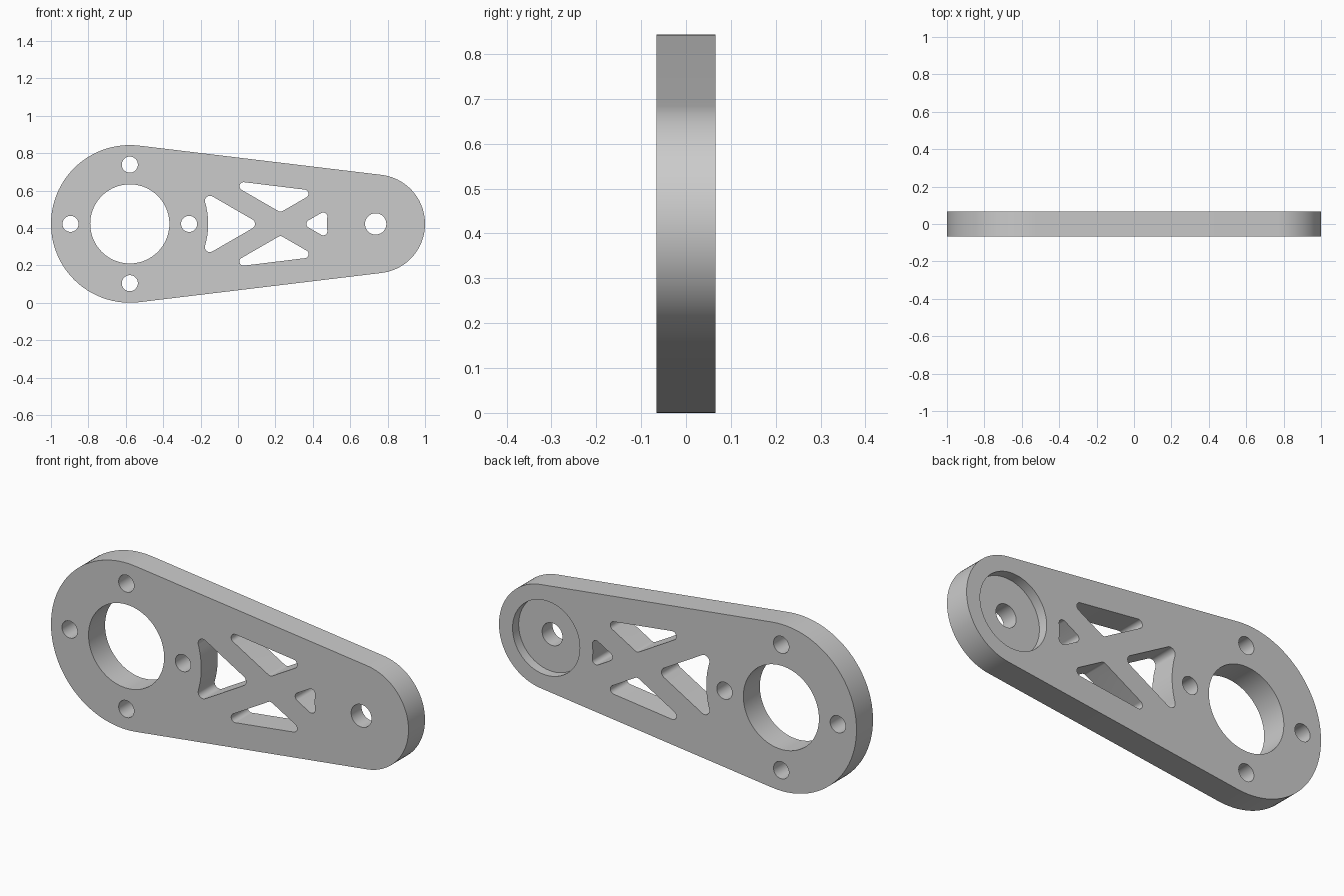
import bpy, bmesh
from math import sin, cos, radians, degrees, atan2, sqrt, ceil

if "Cube" in bpy.data.objects:
    bpy.data.objects.remove(bpy.data.objects["Cube"])

HALF = 0.066                      # half the plate thickness
HUB_X, HUB_R = -0.5785, 0.4215    # large end
TIP_X, TIP_R = 0.736, 0.264       # small end
MID_Z = HUB_R


def path(*arcs):
    """Outline made of arcs (x, z, radius, start, end) joined by straight lines."""
    pts = []
    for x, z, r, a0, a1 in arcs:
        n = max(4, ceil(abs(a1 - a0) / (4 if r > 0.1 else 9)))
        for i in range(n + 1):
            a = radians(a0 + (a1 - a0) * i / n)
            pts.append((x + r * cos(a), z + r * sin(a)))
    return pts


def circle(x, z, r):
    return path((x, z, r, 0, 360))[:-1]


def prism(name, outlines, y0, y1):
    """Extrude closed outlines along y."""
    bm = bmesh.new()
    for pts in outlines:
        face = bm.faces.new([bm.verts.new((x, y0, z + MID_Z)) for x, z in pts])
        grown = bmesh.ops.extrude_face_region(bm, geom=[face])["geom"]
        verts = [g for g in grown if isinstance(g, bmesh.types.BMVert)]
        bmesh.ops.translate(bm, verts=verts, vec=(0, y1 - y0, 0))
    bmesh.ops.recalc_face_normals(bm, faces=bm.faces)
    mesh = bpy.data.meshes.new(name)
    bm.to_mesh(mesh)
    bm.free()
    obj = bpy.data.objects.new(name, mesh)
    bpy.context.collection.objects.link(obj)
    return obj


def end_pocket(x, side, ring, reach, r):
    """Rounded triangle whose base follows a ring about an end of the plate."""
    h = reach * cos(radians(30))
    t = h - sqrt(h * h - reach * reach + (ring + r) ** 2)
    cx, cz = reach - h / reach * t, t / 2
    a = degrees(atan2(cz, cx))
    pts = path((reach, 0, r, -60, 60), (cx, cz, r, 60, 180 + a),
               (0, 0, ring, a, -a), (cx, -cz, r, 180 - a, 300))
    return [(x + side * px, pz) for px, pz in pts]


# Plate outline: two round ends joined by tangents
lean = degrees(atan2(HUB_R - TIP_R, sqrt((TIP_X - HUB_X) ** 2 - (HUB_R - TIP_R) ** 2)))
plate = prism("arm_plate", [path((HUB_X, 0, HUB_R, 90 - lean, 270 + lean),
                                 (TIP_X, 0, TIP_R, lean - 90, 90 - lean))], -HALF, HALF)

# Through holes: bore, four bolt holes, pivot hole
cuts = [circle(HUB_X, 0, 0.2115), circle(TIP_X, 0, 0.057)]
for dx, dz in ((1, 0), (0, 1), (-1, 0), (0, -1)):
    cuts.append(circle(HUB_X + dx * 0.317, dz * 0.317, 0.043))

# Lightening pockets leaving a cross-shaped truss
cuts.append(end_pocket(HUB_X, 1, 0.419, 0.6425, 0.027))
cuts.append(end_pocket(TIP_X, -1, 0.261, 0.348, 0.022))
side_pocket = path((0.227, 0.0875, 0.022, -120, -60),
                   (0.355, 0.1614, 0.022, -60, 90 - lean),
                   (0.03, 0.2012, 0.022, 90 - lean, 240))
cuts += [side_pocket, [(x, -z) for x, z in side_pocket]]

# Cut the holes, then the round recess in the back of the small end
cutters = [prism("hole_cutter", cuts, -0.2, 0.2),
           prism("recess_cutter", [circle(TIP_X, 0, 0.188)], HALF - 0.049, 0.2)]
bpy.ops.object.select_all(action="DESELECT")
bpy.context.view_layer.objects.active = plate
plate.select_set(True)
for cutter in cutters:
    cutter.hide_render = True
    mod = plate.modifiers.new(cutter.name, "BOOLEAN")
    mod.operation, mod.solver, mod.object = "DIFFERENCE", "EXACT", cutter
    bpy.ops.object.modifier_apply(modifier=mod.name)
for cutter in cutters:
    bpy.data.objects.remove(cutter)

# Plain grey finish
grey = bpy.data.materials.new("plain_grey")
grey.use_nodes = True
colour = (0.6, 0.6, 0.6, 1)
grey.diffuse_color = colour
grey.node_tree.nodes["Principled BSDF"].inputs["Base Color"].default_value = colour
plate.data.materials.clear()
plate.data.materials.append(grey)
for face in plate.data.polygons:
    face.material_index = 0
bpy.ops.object.shade_smooth_by_angle(angle=radians(30))
